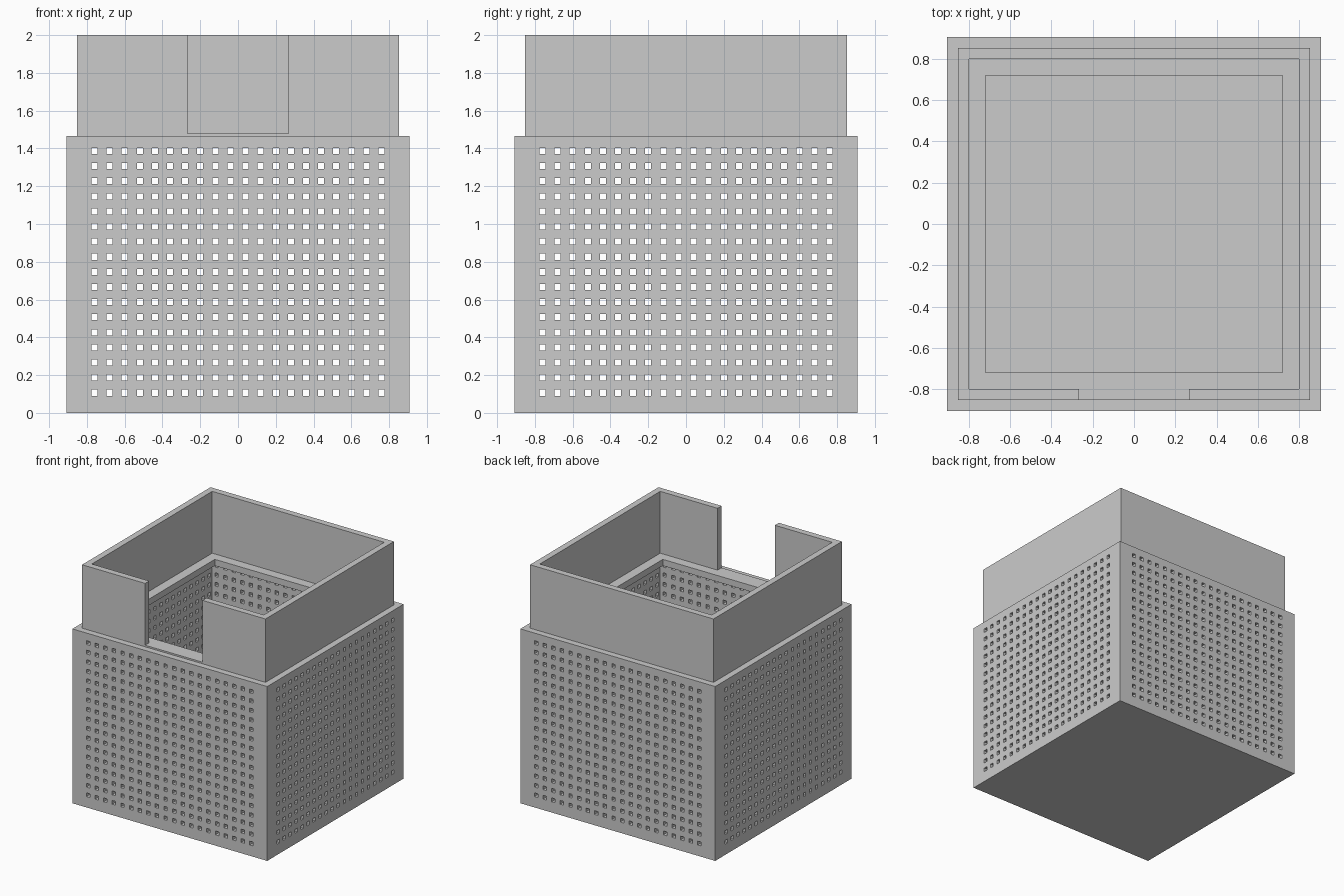
import bpy, bmesh
from mathutils import Matrix

cube = bpy.data.objects.get("Cube")
if cube:
    bpy.data.objects.remove(cube, do_unlink=True)

U = 2 / 75                                  # design module
OUTER, COLLAR, INNER, OPENING = 34, 32, 30, 27   # half widths in modules
FLOOR, SEAT, RIM, LEDGE, TOP = 2, 53.5, 55, 55.5, 75
HOLE = 0.6                                  # half width of a hole

grey = bpy.data.materials.new("plain grey")
grey.use_nodes = True
grey.diffuse_color = (0.6, 0.6, 0.6, 1)
grey.node_tree.nodes["Principled BSDF"].inputs["Base Color"].default_value = (0.6, 0.6, 0.6, 1)


def add_object(name, bm):
    bmesh.ops.scale(bm, vec=(U, U, U), verts=bm.verts)
    bmesh.ops.recalc_face_normals(bm, faces=bm.faces)
    mesh = bpy.data.meshes.new(name)
    bm.to_mesh(mesh)
    bm.free()
    mesh.materials.append(grey)
    obj = bpy.data.objects.new(name, mesh)
    bpy.context.collection.objects.link(obj)
    return obj


def box(name, x, y, z):
    bm = bmesh.new()
    bmesh.ops.create_cube(bm, size=1)
    for v in bm.verts:
        for axis, span in enumerate((x, y, z)):
            v.co[axis] = span[0] if v.co[axis] < 0 else span[1]
    return add_object(name, bm)


def edges_of(centres):
    return [c + s * HOLE for c in centres for s in (-1, 1)]


# Perforated box: four walls, each an outer and inner grid joined through the holes
hole_cols = edges_of([3 * i - 28.5 for i in range(20)])
hole_rows = edges_of([3 * j + 4 for j in range(17)])
bm = bmesh.new()
for k in range(4):
    turn = Matrix.Rotation(k * 1.5707963268, 3, "Z")

    def row(depth, z):
        return [bm.verts.new(turn @ Matrix.Translation((x, -depth, z)).translation)
                for x in [-depth] + hole_cols + [depth]]

    def strip(a, b):
        for i in range(len(a) - 1):
            bm.faces.new((a[i], a[i + 1], b[i + 1], b[i]))

    outside = [row(OUTER, z) for z in [0] + hole_rows + [RIM]]
    inside = [row(INNER, z) for z in [FLOOR] + hole_rows + [SEAT]]
    for j in range(len(outside) - 1):
        for i in range(len(outside[0]) - 1):
            corners = [(j, i), (j, i + 1), (j + 1, i + 1), (j + 1, i)]
            if i % 2 and j % 2:
                for (a, b), (c, d) in zip(corners, corners[1:] + corners[:1]):
                    bm.faces.new((outside[a][b], outside[c][d], inside[c][d], inside[a][b]))
            else:
                for layer in (outside, inside):
                    bm.faces.new([layer[a][b] for a, b in corners])
    # stepped rim that holds the collar
    lip, step = row(COLLAR, RIM), row(COLLAR, SEAT)
    strip(outside[-1], lip)
    strip(lip, step)
    strip(step, inside[-1])
bmesh.ops.remove_doubles(bm, verts=bm.verts, dist=0.001)
# underside and inner floor
bmesh.ops.holes_fill(bm, edges=[e for e in bm.edges if e.is_boundary], sides=0)
add_object("perforated_box", bm)

# Collar with an inner ledge, a square opening and a front notch
collar = box("collar", (-COLLAR, COLLAR), (-COLLAR, COLLAR), (SEAT, TOP))
cutters = [
    box("pocket_cutter", (-INNER, INNER), (-INNER, INNER), (LEDGE, TOP + 5)),
    box("opening_cutter", (-OPENING, OPENING), (-OPENING, OPENING), (SEAT - 5, TOP + 4)),
    box("notch_cutter", (-10, 10), (-COLLAR - 5, -OPENING - 1), (LEDGE, TOP + 3)),
]
bpy.context.view_layer.objects.active = collar
for cutter in cutters:
    mod = collar.modifiers.new(cutter.name, "BOOLEAN")
    mod.operation = "DIFFERENCE"
    mod.solver = "EXACT"
    mod.object = cutter
    bpy.ops.object.modifier_apply(modifier=mod.name)
    bpy.data.objects.remove(cutter, do_unlink=True)
